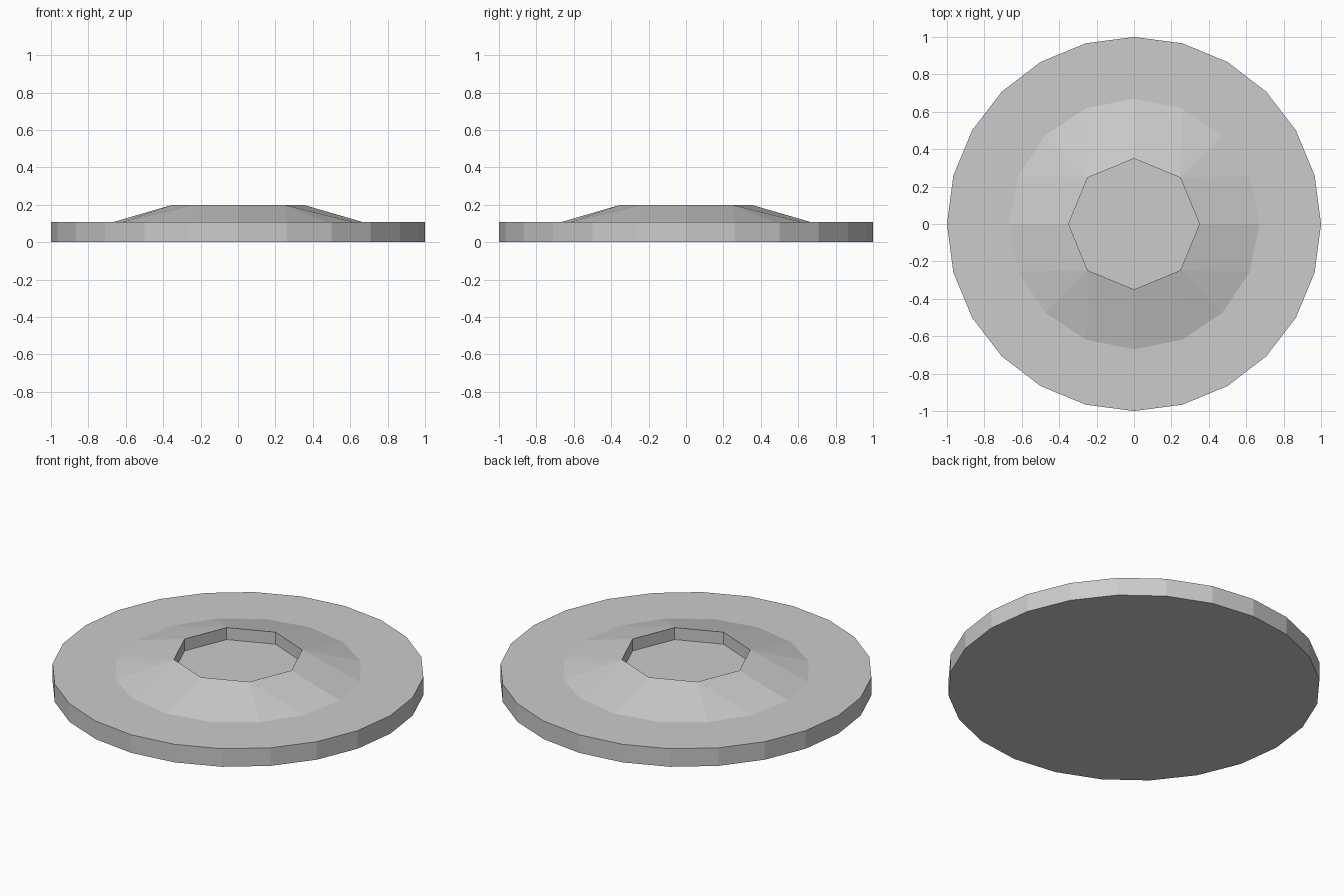
import bpy, bmesh
from math import cos, sin, tau

if "Cube" in bpy.data.objects:
    bpy.data.objects.remove(bpy.data.objects["Cube"])

bm = bmesh.new()


def ring(n, r, z):
    """Regular polygon of vertices, first one on +x."""
    return [bm.verts.new((r * cos(tau * i / n), r * sin(tau * i / n), z)) for i in range(n)]


def edges(loop):
    out = []
    for a, b in zip(loop, loop[1:] + loop[:1]):
        out.append(bm.edges.get((a, b)) or bm.edges.new((a, b)))
    return out


def walls(low, high):
    n = len(low)
    for i in range(n):
        j = (i + 1) % n
        bm.faces.new((low[i], low[j], high[j], high[i]))


# 24-sided base disc
bottom = ring(24, 1.0, 0.0)
rim = ring(24, 1.0, 0.107)
bm.faces.new(bottom[::-1])
walls(bottom, rim)

# Raised collar: 16-sided foot rising to an octagonal lip
foot = ring(16, 0.67, 0.107)
lip = ring(8, 0.35, 0.2)
for k in range(4):
    a, b, c = lip[2 * k], lip[2 * k + 1], lip[(2 * k + 2) % 8]
    f = [foot[(4 * k + i) % 16] for i in range(5)]
    bm.faces.new((a, f[0], f[1], b))
    bm.faces.new((b, f[1], f[2]))
    bm.faces.new((b, f[2], f[3]))
    bm.faces.new((b, f[3], f[4], c))

# Flat annulus between disc rim and collar foot
bmesh.ops.triangle_fill(bm, edges=edges(rim) + edges(foot), use_beauty=True, normal=(0, 0, 1))

# Octagonal recess
floor = ring(8, 0.35, 0.129)
walls(lip, floor)
bm.faces.new(floor)

bmesh.ops.recalc_face_normals(bm, faces=bm.faces[:])
mesh = bpy.data.meshes.new("round_base")
bm.to_mesh(mesh)
bm.free()
obj = bpy.data.objects.new("round_base", mesh)
bpy.context.collection.objects.link(obj)
